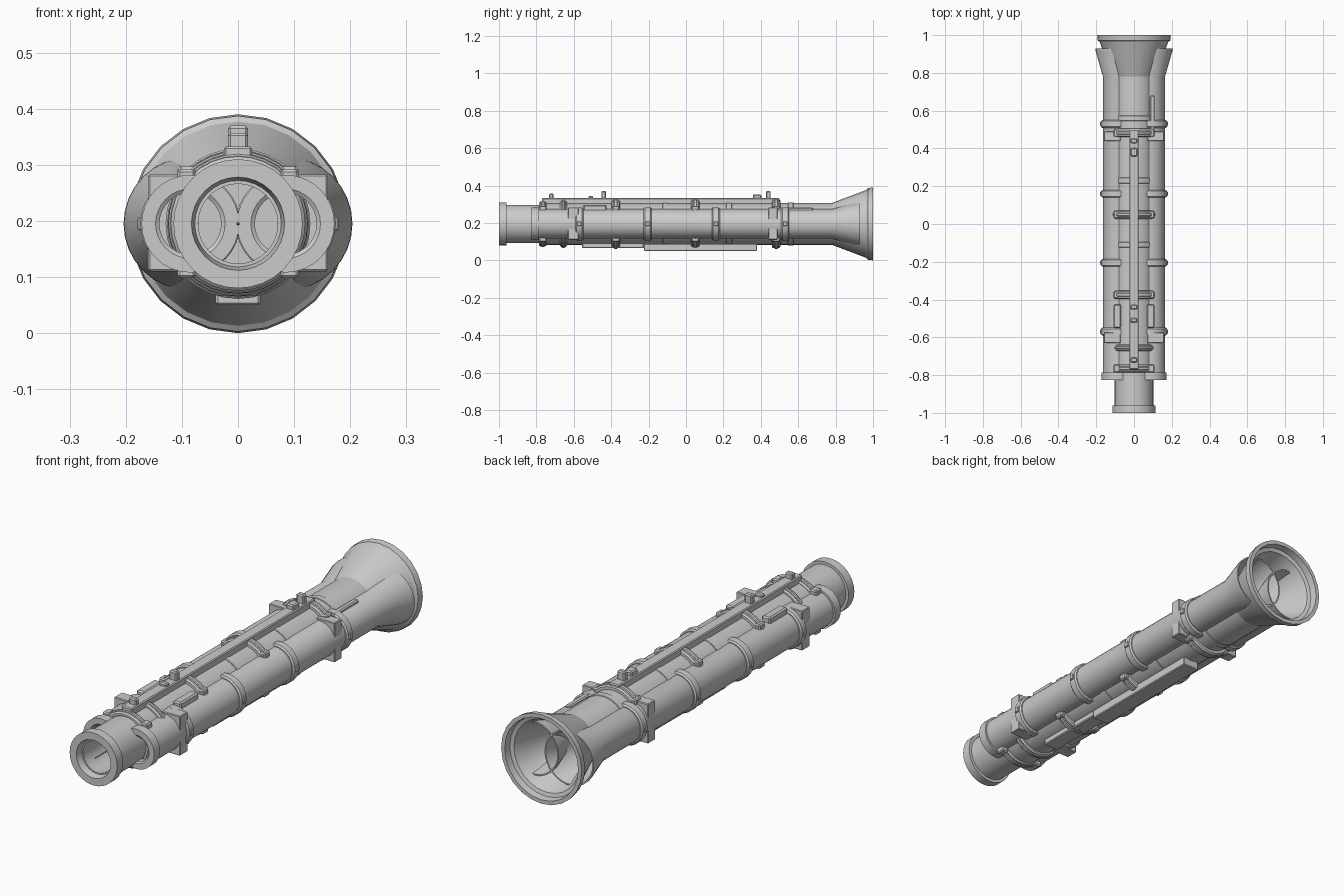
import bpy, bmesh, math

if "Cube" in bpy.data.objects:
    bpy.data.objects.remove(bpy.data.objects["Cube"])

CZ = 0.195  # height of the main axis
mat = bpy.data.materials.new("light_grey")
mat.diffuse_color = (0.6, 0.6, 0.6, 1)
mat.use_nodes = True
mat.node_tree.nodes["Principled BSDF"].inputs["Base Color"].default_value = mat.diffuse_color


def finish(name, bm, smooth=True):
    bmesh.ops.recalc_face_normals(bm, faces=bm.faces)
    me = bpy.data.meshes.new(name)
    bm.to_mesh(me)
    bm.free()
    me.materials.append(mat)
    ob = bpy.data.objects.new(name, me)
    bpy.context.collection.objects.link(ob)
    if smooth:
        bpy.ops.object.select_all(action='DESELECT')
        ob.select_set(True)
        bpy.context.view_layer.objects.active = ob
        bpy.ops.object.shade_smooth_by_angle(angle=math.radians(32))
    return ob


def lathe(name, profile, cx=0.0, n=32):
    """Revolve a closed (radius, y) loop about a line parallel to y."""
    bm = bmesh.new()
    rings = []
    for i in range(n):
        a = 2 * math.pi * i / n
        rings.append([bm.verts.new((cx + r * math.cos(a), y, CZ + r * math.sin(a)))
                      for r, y in profile])
    m = len(profile)
    for i in range(n):
        p, q = rings[i], rings[(i + 1) % n]
        for j in range(m):
            k = (j + 1) % m
            bm.faces.new((p[j], p[k], q[k], q[j]))
    return finish(name, bm)


def ring(name, y, width, r, inner, cx=0.0, chamfer=0.006):
    h = width / 2
    return lathe(name, [(inner, y - h), (r - chamfer, y - h), (r, y - h + chamfer),
                        (r, y + h - chamfer), (r - chamfer, y + h), (inner, y + h)], cx)


def box(name, x, y, z, bevel=0.004):
    """Box from (min, max) pairs with softened edges."""
    bm = bmesh.new()
    bmesh.ops.create_cube(bm, size=1)
    for v in bm.verts:
        v.co = [(a + b) / 2 + c * (b - a) for c, (a, b) in zip(v.co, (x, y, z))]
    if bevel:
        bmesh.ops.bevel(bm, geom=bm.edges[:], offset=bevel, segments=1, affect='EDGES')
    return finish(name, bm, False)


def disc(name, x, y, r):
    bm = bmesh.new()
    vs = [bm.verts.new((x + r * math.cos(i * math.pi / 16), y, CZ + r * math.sin(i * math.pi / 16)))
          for i in range(32)]
    bm.faces.new(vs)
    return finish(name, bm, False)


# Central tube with its stepped muzzle
lathe("main_tube", [(0.071, -0.97), (0.077, -0.97), (0.083, -1.0), (0.115, -1.0),
                    (0.115, -0.96), (0.102, -0.96), (0.102, -0.78), (0.112, -0.78),
                    (0.112, 0.79), (0.1, 0.79), (0.1, -0.8), (0.071, -0.8)])
disc("main_inner_wall", 0, 0, 0.105)
lathe("axis_pin", [(0.0005, -0.99), (0.003, -0.985), (0.003, 0.78), (0.0005, 0.785)], n=8)

# Flared rear bell with an inner step
lathe("bell", [(0.11, 0.775), (0.182, 0.965), (0.192, 0.972), (0.195, 1.0),
               (0.178, 1.0), (0.174, 0.97), (0.158, 0.965), (0.1, 0.795)], n=24)

# Collars around the central tube
for y, w, r in ((-0.765, 0.04, 0.12), (-0.655, 0.035, 0.125), (-0.375, 0.045, 0.13),
                (0.05, 0.045, 0.13), (0.482, 0.045, 0.13)):
    ring("main_collar", y, w, r, 0.105)
    ring("main_collar_ridge", y, w * 0.4, r + 0.004, 0.11, chamfer=0.003)
for y in (-0.11, 0.23, 0.56):
    ring("main_band", y, 0.03, 0.115, 0.105, chamfer=0.002)

for s in (-1, 1):
    cx = s * 0.085
    # Side tube, open at its front, and its flared rear end
    lathe("side_tube", [(0.055, -0.82), (0.062, -0.825), (0.087, -0.825), (0.087, -0.785),
                        (0.079, -0.785), (0.079, 0.78), (0.118, 0.915), (0.119, 0.93),
                        (0.113, 0.93), (0.072, 0.785), (0.072, -0.79), (0.055, -0.79)], cx)
    disc("side_inner_wall", cx, 0, 0.075)
    # Side clamps with small bolts
    for y in (-0.57, -0.205, 0.16, 0.53):
        ring("side_clamp", y, 0.042, 0.089, 0.075, cx)
        xs = sorted((s * 0.165, s * 0.179))
        box("clamp_bolt", xs, (y - 0.012, y + 0.012), (CZ - 0.012, CZ + 0.012), 0.003)
    # Square bracket plates
    for a, b in ((-0.63, -0.575), (0.44, 0.49)):
        box("bracket_plate", sorted((s * 0.07, s * 0.16)), (a, b), (0.11, 0.283), 0.003)
    # Pads beside the rail
    box("shoulder_pad", sorted((s * 0.068, s * 0.108)), (-0.55, -0.425), (0.25, 0.297), 0.006)
    # Small corner clips where collars meet the side tubes
    for y in (-0.765, -0.375, 0.05, 0.482):
        for z in (0.112, 0.278):
            box("collar_clip", sorted((s * 0.075, s * 0.108)), (y - 0.02, y + 0.02),
                (z - 0.014, z + 0.014), 0.005)

# Upper rail and its studs
box("top_rail", (-0.025, 0.025), (-0.77, 0.5), (0.29, 0.333))
for y, h, w in ((-0.72, 0.357, 0.025), (-0.51, 0.345, 0.025), (-0.44, 0.37, 0.026),
                (0.38, 0.353, 0.045), (0.44, 0.37, 0.026)):
    box("rail_stud", (-0.018, 0.018), (y - w / 2, y + w / 2), (0.325, h), 0.005)

# Lower rail in two depths
box("lower_rail", (-0.04, 0.04), (-0.225, 0.38), (0.05, 0.09))
box("lower_rail_front", (-0.036, 0.036), (-0.555, -0.225), (0.066, 0.095))

# Slim rod on the right shoulder
box("shoulder_rod", (0.085, 0.11), (0.49, 0.68), (0.255, 0.282), 0.005)
